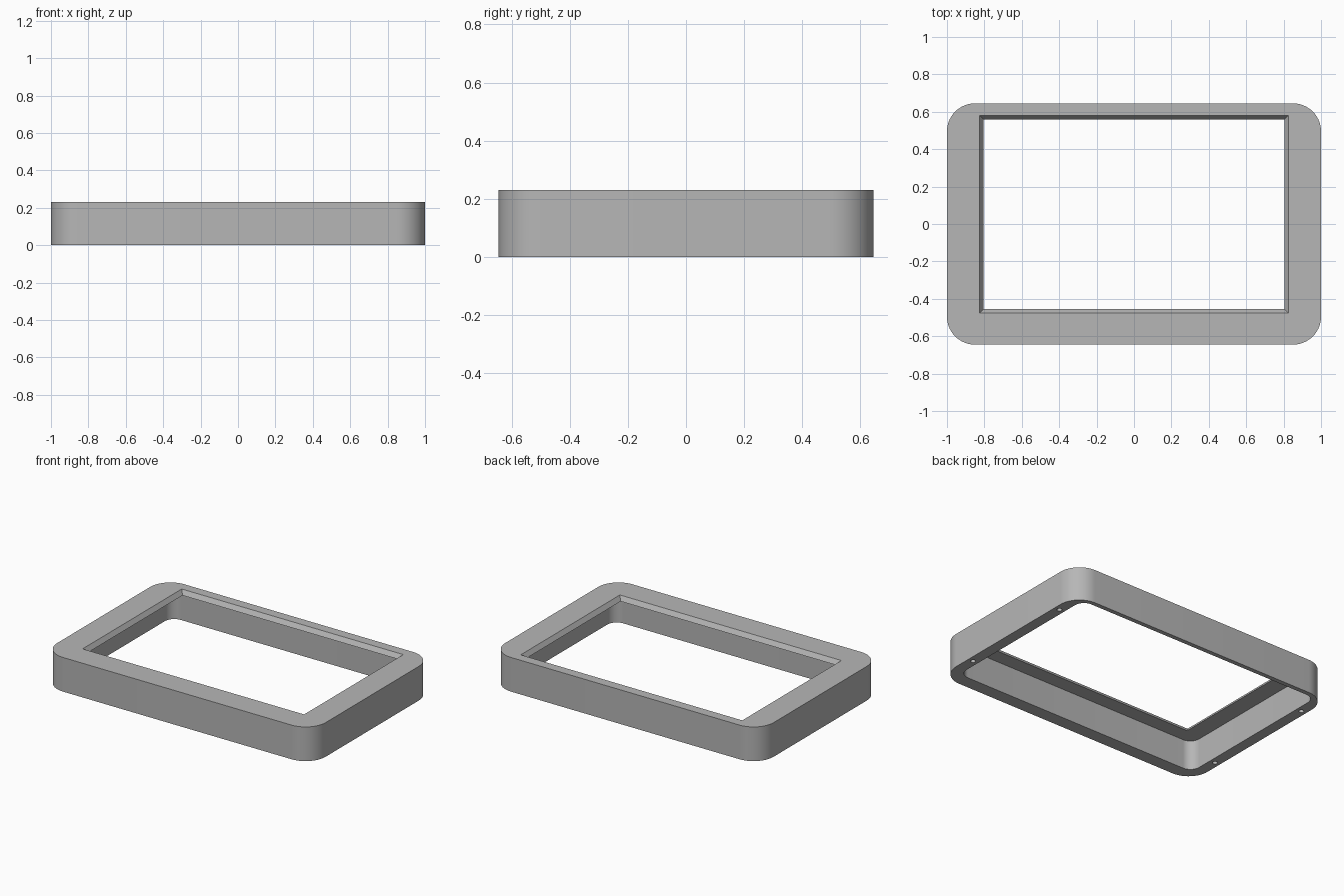
import bpy, bmesh, math

if "Cube" in bpy.data.objects:
    bpy.data.objects.remove(bpy.data.objects["Cube"], do_unlink=True)

HEIGHT, PLATE = 0.23, 0.03
INNER_Y = 0.03        # cavity sits slightly towards the back
OPENING_Y = 0.0525    # window sits further back still

grey = bpy.data.materials.new("plain grey")
grey.use_nodes = True
grey.diffuse_color = (0.47, 0.47, 0.47, 1)
grey.node_tree.nodes["Principled BSDF"].inputs["Base Color"].default_value = grey.diffuse_color


def rounded_rect(hx, hy, cy, r, steps=14):
    """Outline points, counter-clockwise; r = 0 gives plain corners."""
    if r == 0:
        return [(hx, cy + hy), (-hx, cy + hy), (-hx, cy - hy), (hx, cy - hy)]
    pts = []
    for k, (sx, sy) in enumerate([(1, 1), (-1, 1), (-1, -1), (1, -1)]):
        for i in range(steps + 1):
            a = (k + i / steps) * math.pi / 2
            pts.append((sx * (hx - r) + r * math.cos(a),
                        cy + sy * (hy - r) + r * math.sin(a)))
    return pts


def loft(name, low, z0, high, z1):
    """Solid between two outlines with the same number of points."""
    bm = bmesh.new()
    a = [bm.verts.new((x, y, z0)) for x, y in low]
    b = [bm.verts.new((x, y, z1)) for x, y in high]
    n = len(a)
    bm.faces.new(a[::-1])
    bm.faces.new(b)
    for i in range(n):
        j = (i + 1) % n
        bm.faces.new((a[i], a[j], b[j], b[i]))
    mesh = bpy.data.meshes.new(name)
    bm.to_mesh(mesh)
    bm.free()
    ob = bpy.data.objects.new(name, mesh)
    mesh.materials.append(grey)
    bpy.context.collection.objects.link(ob)
    return ob


def cut(target, cutter):
    cutter.hide_render = True
    mod = target.modifiers.new("cut", "BOOLEAN")
    mod.operation, mod.solver, mod.object = "DIFFERENCE", "EXACT", cutter
    bpy.ops.object.select_all(action="DESELECT")
    bpy.context.view_layer.objects.active = target
    target.select_set(True)
    bpy.ops.object.modifier_apply(modifier=mod.name)
    bpy.data.objects.remove(cutter, do_unlink=True)


# Outer shell
outline = rounded_rect(1.0, 0.645, 0, 0.15)
frame = loft("bezel_frame", outline, 0, outline, HEIGHT)

# Hollow underside
hollow = rounded_rect(0.926, 0.585, INNER_Y, 0.07)
cut(frame, loft("hollow_cutter", hollow, -0.05, hollow, HEIGHT - PLATE))

# Window with sloping edges
slope, over = 0.02 / PLATE, 0.01
grow_low, grow_high = -0.02 - over * slope, over * slope
cut(frame, loft("window_cutter",
                rounded_rect(0.825 + grow_low, 0.5275 + grow_low, OPENING_Y, 0),
                HEIGHT - PLATE - over,
                rounded_rect(0.825 + grow_high, 0.5275 + grow_high, OPENING_Y, 0),
                HEIGHT + over))

# Blind screw holes in the underside of the end walls
for sx in (-1, 1):
    for sy in (-1, 1):
        ring = [(sx * 0.963 + 0.016 * math.cos(i * math.pi / 12),
                 INNER_Y + sy * 0.41 + 0.016 * math.sin(i * math.pi / 12))
                for i in range(24)]
        cut(frame, loft("screw_hole_cutter", ring, -0.05, ring, 0.12))

bpy.ops.object.shade_smooth_by_angle(angle=math.radians(30))
